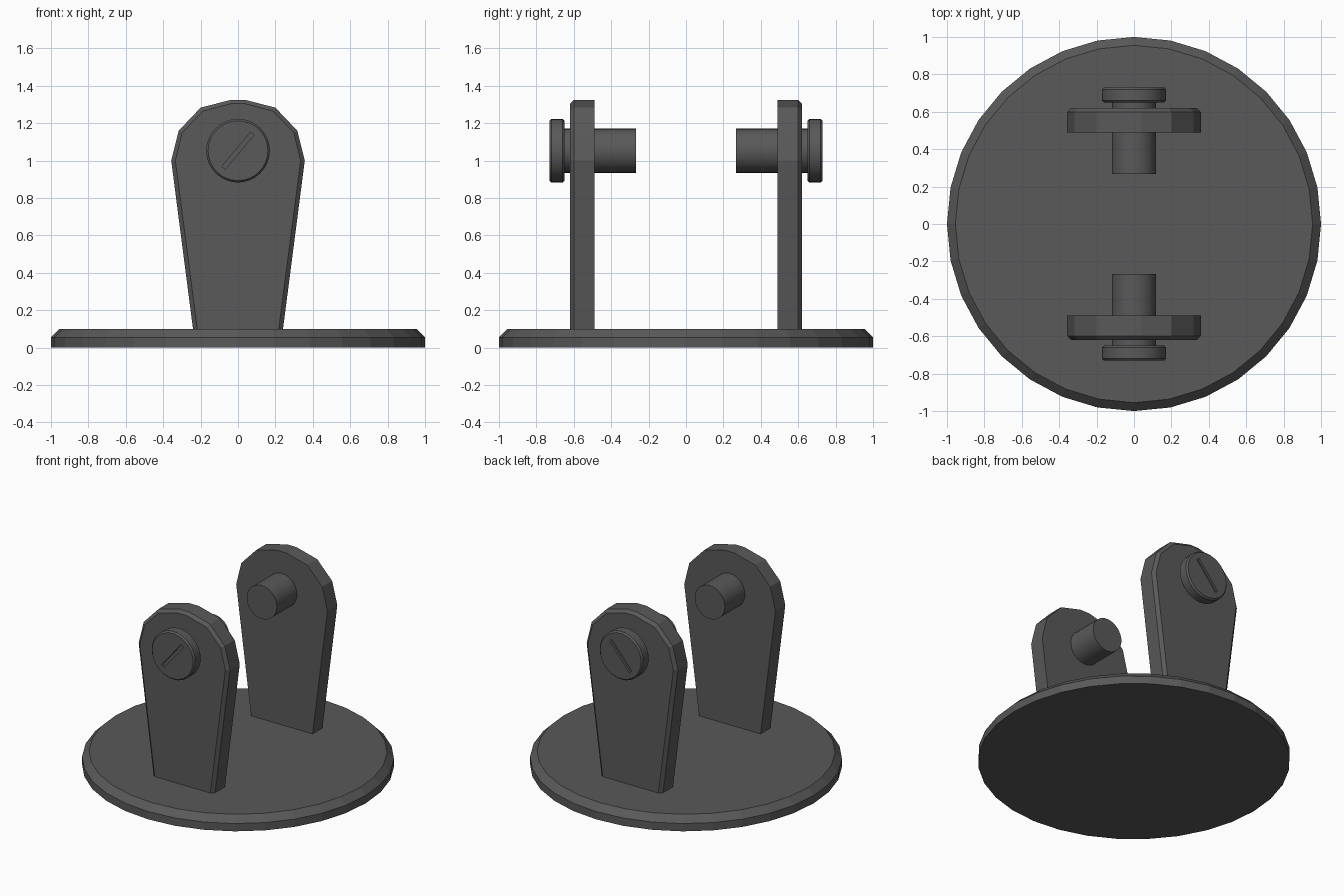
import bpy, bmesh, math
from mathutils import Matrix, Vector

if "Cube" in bpy.data.objects:
    bpy.data.objects.remove(bpy.data.objects["Cube"])

metal = bpy.data.materials.new("dark grey metal")
metal.diffuse_color = (0.1, 0.1, 0.1, 1)
metal.use_nodes = True
metal.node_tree.nodes["Principled BSDF"].inputs["Base Color"].default_value = metal.diffuse_color


def loft(name, rings):
    """Join equal-length point rings into a capped solid."""
    bm = bmesh.new()
    vs = [[bm.verts.new(p) for p in r] for r in rings]
    n = len(rings[0])
    for a, b in zip(vs, vs[1:]):
        for i in range(n):
            j = (i + 1) % n
            bm.faces.new((a[i], a[j], b[j], b[i]))
    bm.faces.new(vs[0])
    bm.faces.new(vs[-1])
    bmesh.ops.recalc_face_normals(bm, faces=bm.faces)
    me = bpy.data.meshes.new(name)
    bm.to_mesh(me)
    bm.free()
    me.materials.append(metal)
    ob = bpy.data.objects.new(name, me)
    bpy.context.collection.objects.link(ob)
    return ob


def circle(r, n):
    return [(r * math.cos(2 * math.pi * i / n), r * math.sin(2 * math.pi * i / n)) for i in range(n)]


def smooth(ob):
    bpy.ops.object.select_all(action='DESELECT')
    bpy.context.view_layer.objects.active = ob
    ob.select_set(True)
    bpy.ops.object.shade_smooth_by_angle(angle=math.radians(30))


# round base plate with a chamfered rim
loft("base_plate", [[(x, y, z) for x, y in circle(r, 32)]
                    for r, z in ((1, 0), (1, 0.055), (0.955, 0.1))])

PIN_Z = 1.053
half = [(0.24, 0.095), (0.357, 1.0), (0.317, 1.16), (0.2, 1.283), (0.037, 1.325)]
chamfered = [(0.217, 0.095), (0.335, 1.0), (0.298, 1.15), (0.187, 1.265), (0.035, 1.305)]


def outline(pts, y):
    return [(x, y, z) for x, z in pts] + [(-x, y, z) for x, z in reversed(pts)]


def pin_ring(r, y, n=32):
    return [(x, y, PIN_Z + z) for x, z in circle(r, n)]


for label, s in (("front", -1), ("back", 1)):
    # tapered upright, chamfered on its outer face
    loft(label + "_bracket", [outline(half, s * 0.49), outline(half, s * 0.6),
                              outline(chamfered, s * 0.62)])
    # pin shaft
    smooth(loft(label + "_pin", [pin_ring(0.118, s * 0.266), pin_ring(0.118, s * 0.67)]))
    # pin head with softened edges
    head = loft(label + "_pin_head", [pin_ring(r, s * y) for r, y in
                ((0.16, 0.65), (0.17, 0.66), (0.17, 0.72), (0.16, 0.731))])
    # screwdriver slot cut into the head
    a = math.radians(50)
    u, v = Vector((math.cos(a), 0, math.sin(a))), Vector((-math.sin(a), 0, math.cos(a)))
    rings = [[Vector((0, s * y, PIN_Z)) + u * i * 0.12 + v * j * 0.012
              for i, j in ((-1, -1), (1, -1), (1, 1), (-1, 1))] for y in (0.715, 0.8)]
    cutter = loft(label + "_slot_cutter", rings)
    cutter.hide_render = True
    mod = head.modifiers.new("slot", 'BOOLEAN')
    mod.operation = 'DIFFERENCE'
    mod.solver = 'EXACT'
    mod.object = cutter
    bpy.context.view_layer.objects.active = head
    bpy.ops.object.modifier_apply(modifier=mod.name)
    bpy.data.objects.remove(cutter)
    smooth(head)
